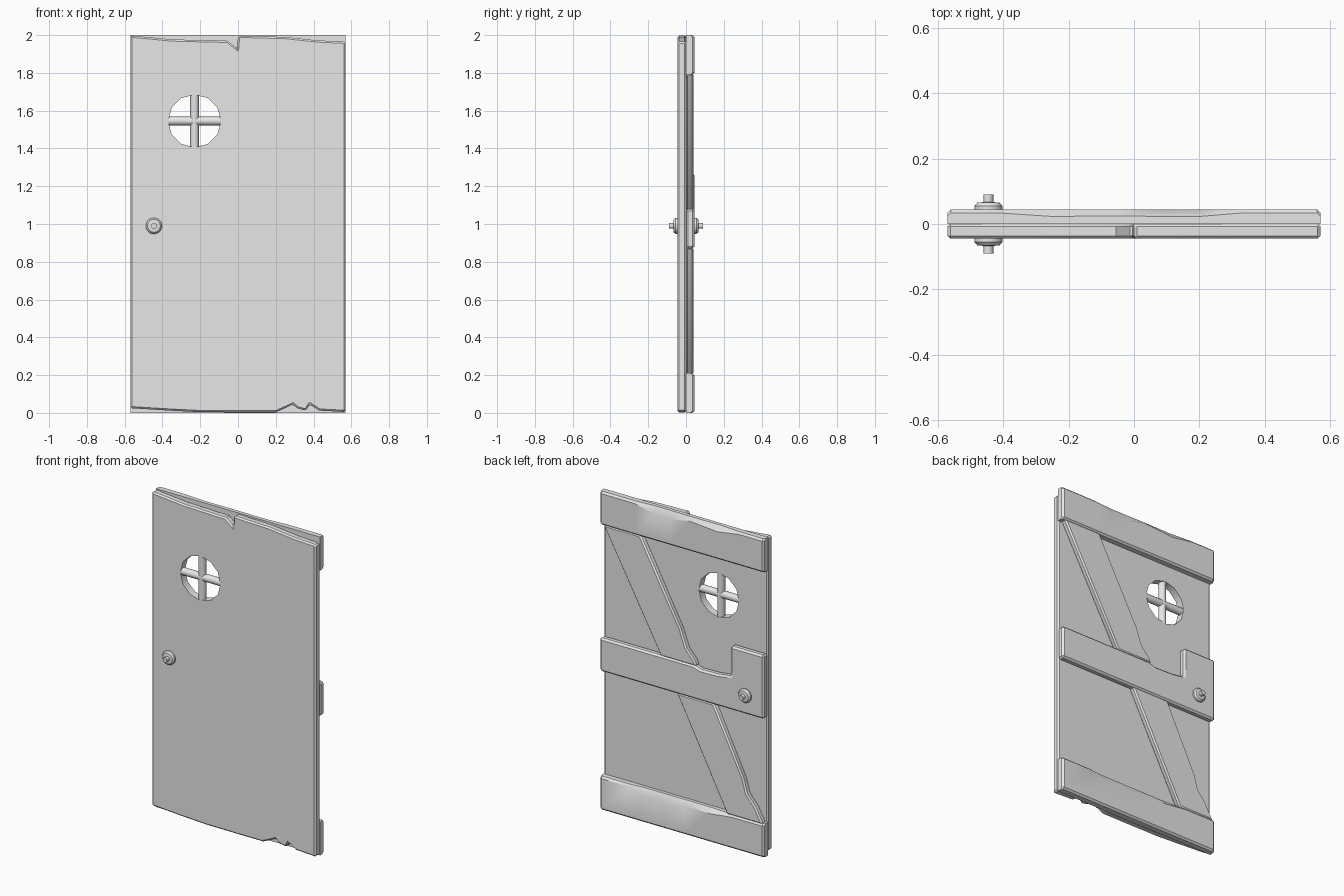
import bpy, bmesh, math
from mathutils import Matrix, Vector

if "Cube" in bpy.data.objects:
    bpy.data.objects.remove(bpy.data.objects["Cube"])

grey = bpy.data.materials.new("door grey")
grey.diffuse_color = (0.8, 0.8, 0.8, 1)
grey.use_nodes = True
grey.node_tree.nodes["Principled BSDF"].inputs["Base Color"].default_value = grey.diffuse_color
parts = []


def finish(name, bm):
    bmesh.ops.recalc_face_normals(bm, faces=bm.faces)
    me = bpy.data.meshes.new(name)
    bm.to_mesh(me)
    bm.free()
    me.materials.append(grey)
    ob = bpy.data.objects.new(name, me)
    bpy.context.collection.objects.link(ob)
    parts.append(ob)
    return ob


def apply(ob, mod):
    bpy.context.view_layer.objects.active = ob
    bpy.ops.object.modifier_apply(modifier=mod.name)


def slab(name, outline, y0, y1, bevel):
    """Board cut to an (x, z) outline, with chamfered edges."""
    bm = bmesh.new()
    face = bm.faces.new([bm.verts.new((x, y0, z)) for x, z in outline])
    ext = bmesh.ops.extrude_face_region(bm, geom=[face])
    bmesh.ops.translate(bm, vec=(0, y1 - y0, 0),
                        verts=[v for v in ext["geom"] if isinstance(v, bmesh.types.BMVert)])
    ob = finish(name, bm)
    mod = ob.modifiers.new("bevel", "BEVEL")
    mod.width = bevel
    mod.segments = 1
    mod.limit_method = "ANGLE"
    mod.angle_limit = math.radians(40)
    apply(ob, mod)
    return ob


def worn_rail(name, z0, z1, wear):
    """Cross rail whose upper back edge is chipped: wear = (x, chamfer)."""
    e, yb = 0.011, 0.045
    stations = [(-0.57, e, yb - e), (-0.559, e, yb)]
    stations += [(x, c, yb) for x, c in wear]
    stations += [(0.559, e, yb), (0.57, e, yb - e)]
    bm = bmesh.new()
    rings = []
    for x, c, y in stations:
        section = [(0, z0), (0, z1), (y - min(c, 0.022), z1), (y, z1 - c),
                   (y, z0 + e), (y - e, z0)]
        rings.append([bm.verts.new((x, a, b)) for a, b in section])
    for r, s in zip(rings, rings[1:]):
        for i in range(6):
            j = (i + 1) % 6
            bm.faces.new((r[i], r[j], s[j], s[i]))
    bm.faces.new(rings[0])
    bm.faces.new(rings[-1])
    return finish(name, bm)


def cylinder(name, r, length, axis, loc, sides=12):
    bm = bmesh.new()
    bmesh.ops.create_cone(bm, cap_ends=True, segments=sides, radius1=r, radius2=r, depth=length)
    rot = Vector((0, 0, 1)).rotation_difference(Vector(axis)).to_matrix().to_4x4()
    bmesh.ops.transform(bm, matrix=Matrix.Translation(loc) @ rot, verts=bm.verts)
    return finish(name, bm)


# Front panel with chipped top and bottom edges
panel = slab("door_panel", [
    (-0.57, 0.025), (-0.36, 0.012), (-0.2, 0.004), (0, 0.003), (0.2, 0.003),
    (0.25, 0.025), (0.29, 0.045), (0.315, 0.024), (0.36, 0.012), (0.38, 0.045),
    (0.43, 0.012), (0.57, 0.005),
    (0.57, 1.965), (0.42, 1.972), (0.25, 1.99), (0, 1.997), (-0.005, 1.93),
    (-0.055, 1.97), (-0.35, 1.977), (-0.57, 1.998)], -0.045, 0.002, 0.009)

# Round window hole
WX, WY, WZ, WR = -0.23, -0.022, 1.545, 0.14
cutter = cylinder("window_cutter", WR, 0.4, (0, 1, 0), (WX, 0, WZ))
cutter.hide_render = True
cut = panel.modifiers.new("hole", "BOOLEAN")
cut.operation = "DIFFERENCE"
cut.solver = "EXACT"
cut.object = cutter
apply(panel, cut)
parts.remove(cutter)
bpy.data.objects.remove(cutter)

# Window bars
cylinder("window_bar_upright", 0.023, 2 * WR, (0, 0, 1), (WX, WY, WZ))
cylinder("window_bar_cross", 0.023, 2 * WR, (1, 0, 0), (WX, WY, WZ))

# Back rails
worn_rail("top_rail", 1.79, 2.0, [(-0.4, 0.012), (-0.25, 0.035), (-0.05, 0.02), (0.08, 0.045),
                                  (0.2, 0.04), (0.32, 0.012)])
worn_rail("bottom_rail", 0.0, 0.21, [(-0.35, 0.012), (-0.2, 0.03), (-0.02, 0.025), (0.08, 0.05),
                                     (0.18, 0.035), (0.27, 0.045), (0.36, 0.012)])
slab("middle_rail", [
    (-0.57, 0.87), (0.57, 0.87), (0.57, 1.08), (-0.08, 1.08), (-0.13, 1.065),
    (-0.25, 1.068), (-0.34, 1.08), (-0.34, 1.27), (-0.57, 1.27)], 0, 0.045, 0.011)

# Diagonal braces
slab("upper_brace", [
    (0.55, 1.795), (0.15, 1.075), (-0.10, 1.075), (-0.085, 1.11), (-0.03, 1.17),
    (0.01, 1.28), (0.29, 1.795)], 0, 0.041, 0.009)
slab("lower_brace", [
    (0.04, 0.875), (-0.31, 0.205), (-0.56, 0.205), (-0.51, 0.30), (-0.45, 0.37),
    (-0.425, 0.46), (-0.22, 0.875)], 0, 0.041, 0.009)

# Round knobs, one on each side
PROFILE = [(0, 0.03), (0.043, 0.03), (0.043, 0.055), (0.034, 0.065), (0.015, 0.067),
           (0.015, 0.09), (0, 0.09)]
for name, side in (("front_knob", -1), ("back_knob", 1)):
    bm = bmesh.new()
    vs = [bm.verts.new((r, y * side, 0)) for r, y in PROFILE]
    es = [bm.edges.new(p) for p in zip(vs, vs[1:])]
    bmesh.ops.spin(bm, geom=vs + es, cent=(0, 0, 0), axis=(0, 1, 0),
                   angle=2 * math.pi, steps=20)
    bmesh.ops.remove_doubles(bm, verts=bm.verts, dist=1e-5)
    bmesh.ops.translate(bm, vec=(-0.445, 0, 0.99), verts=bm.verts)
    finish(name, bm)

# Smooth round parts, keep edges sharp
bpy.ops.object.select_all(action="DESELECT")
for ob in parts:
    ob.select_set(True)
bpy.context.view_layer.objects.active = panel
bpy.ops.object.shade_smooth_by_angle(angle=math.radians(32))
